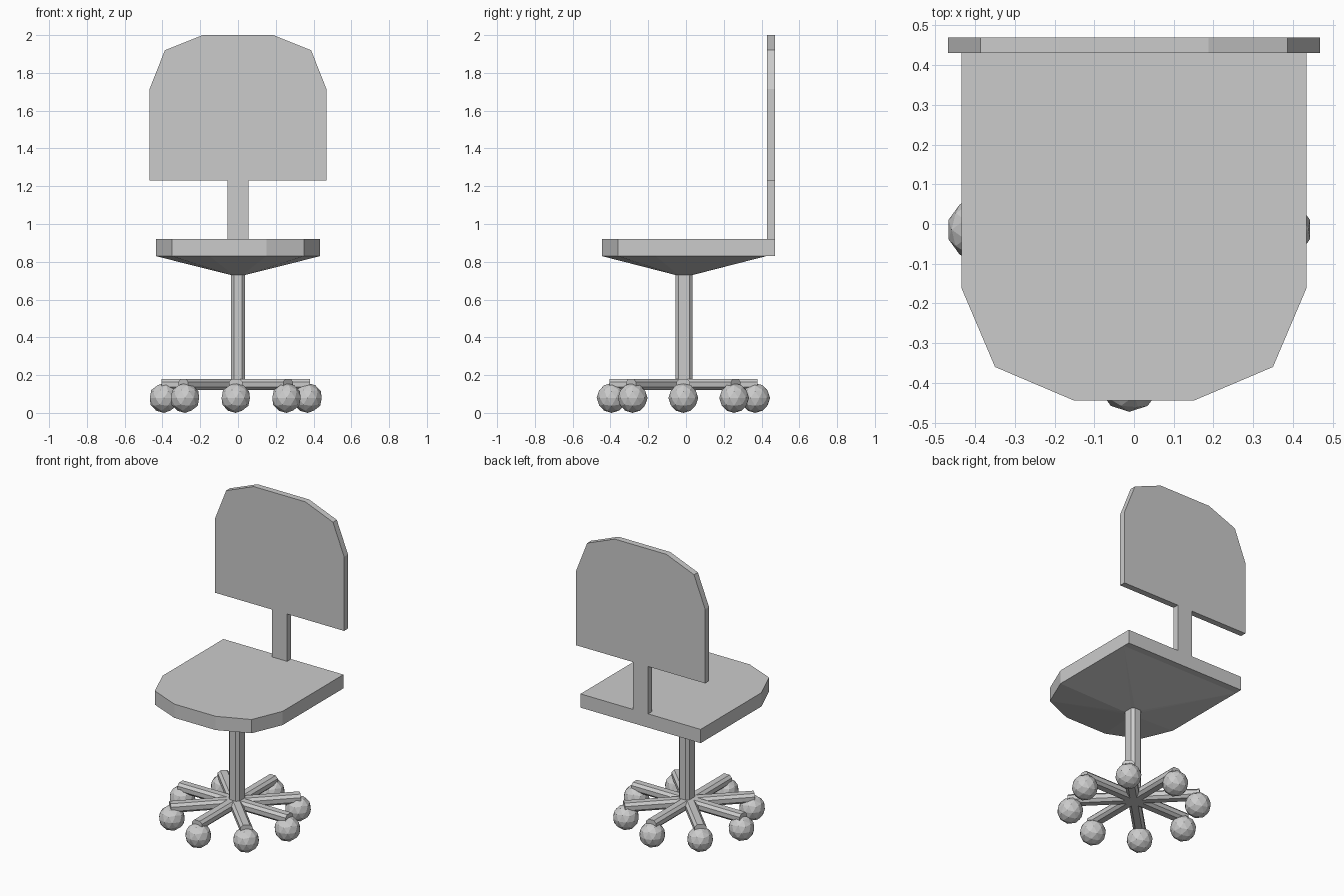
import bpy, bmesh, math
from mathutils import Matrix, Vector

if "Cube" in bpy.data.objects:
    bpy.data.objects.remove(bpy.data.objects["Cube"])


def finish(bm, name):
    bmesh.ops.recalc_face_normals(bm, faces=bm.faces)
    mesh = bpy.data.meshes.new(name)
    bm.to_mesh(mesh)
    bm.free()
    obj = bpy.data.objects.new(name, mesh)
    bpy.context.collection.objects.link(obj)
    return obj


def extrude(name, points, vector, matrix=Matrix()):
    """Solid from a closed planar outline swept along a vector."""
    bm = bmesh.new()
    face = bm.faces.new([bm.verts.new(p) for p in points])
    new = bmesh.ops.extrude_face_region(bm, geom=[face])["geom"]
    bmesh.ops.translate(bm, vec=Vector(vector),
                        verts=[v for v in new if isinstance(v, bmesh.types.BMVert)])
    # keep the starting cap so that the solid is closed
    if not face.is_valid:
        bm.faces.new([v for v in bm.verts][:len(points)])
    bm.transform(matrix)
    return finish(bm, name)


def mirrored(half):
    return half + [(-x, y) for x, y in reversed(half)]


def chamfered(hw, hh, c):
    """Rectangle outline with cut corners."""
    return [(hw, hh - c), (hw - c, hh), (c - hw, hh), (-hw, hh - c),
            (-hw, c - hh), (c - hw, -hh), (hw - c, -hh), (hw, c - hh)]


# seat slab
front_half = [(0.435, -0.16), (0.35, -0.36), (0.15, -0.445)]
seat_outline = mirrored([(0.435, 0.47)] + front_half)
extrude("seat", [(x, y, 0.83) for x, y in seat_outline], (0, 0, 0.09))

# column
column_outline = [(x, y - 0.01) for x, y in chamfered(0.038, 0.045, 0.016)]
extrude("column", [(x, y, 0.18) for x, y in column_outline], (0, 0, 0.55))

# tapered seat underside, from the seat outline down to the column
bm = bmesh.new()
for x, y in mirrored([(0.435, 0.425)] + front_half):
    bm.verts.new((x, y, 0.83))
for x, y in column_outline:
    bm.verts.new((x, y, 0.73))
bmesh.ops.convex_hull(bm, input=bm.verts)
finish(bm, "seat_underside")

# backrest and its stem as one flat panel
back = mirrored([(0.055, 0.90), (0.055, 1.23), (0.468, 1.23), (0.468, 1.715),
                 (0.387, 1.92), (0.187, 2.0)])
extrude("backrest", [(x, 0.43, z) for x, z in back], (0, 0.04, 0))

# star base: eight arms, each with a ball foot
centre = Matrix.Translation((-0.012, -0.014, 0))
arm_profile = chamfered(0.036, 0.03, 0.016)
for i in range(8):
    turn = centre @ Matrix.Rotation(i * math.pi / 4, 4, "Z")
    extrude(f"base_arm_{i}", [(0, y, z + 0.15) for y, z in arm_profile],
            (0.392, 0, 0), turn)
    bm = bmesh.new()
    bmesh.ops.create_icosphere(bm, subdivisions=2, radius=0.079,
                               matrix=centre @ Matrix.Translation(
                                   turn.to_3x3() @ Vector((0.38, 0, 0.079))))
    finish(bm, f"ball_foot_{i}")
